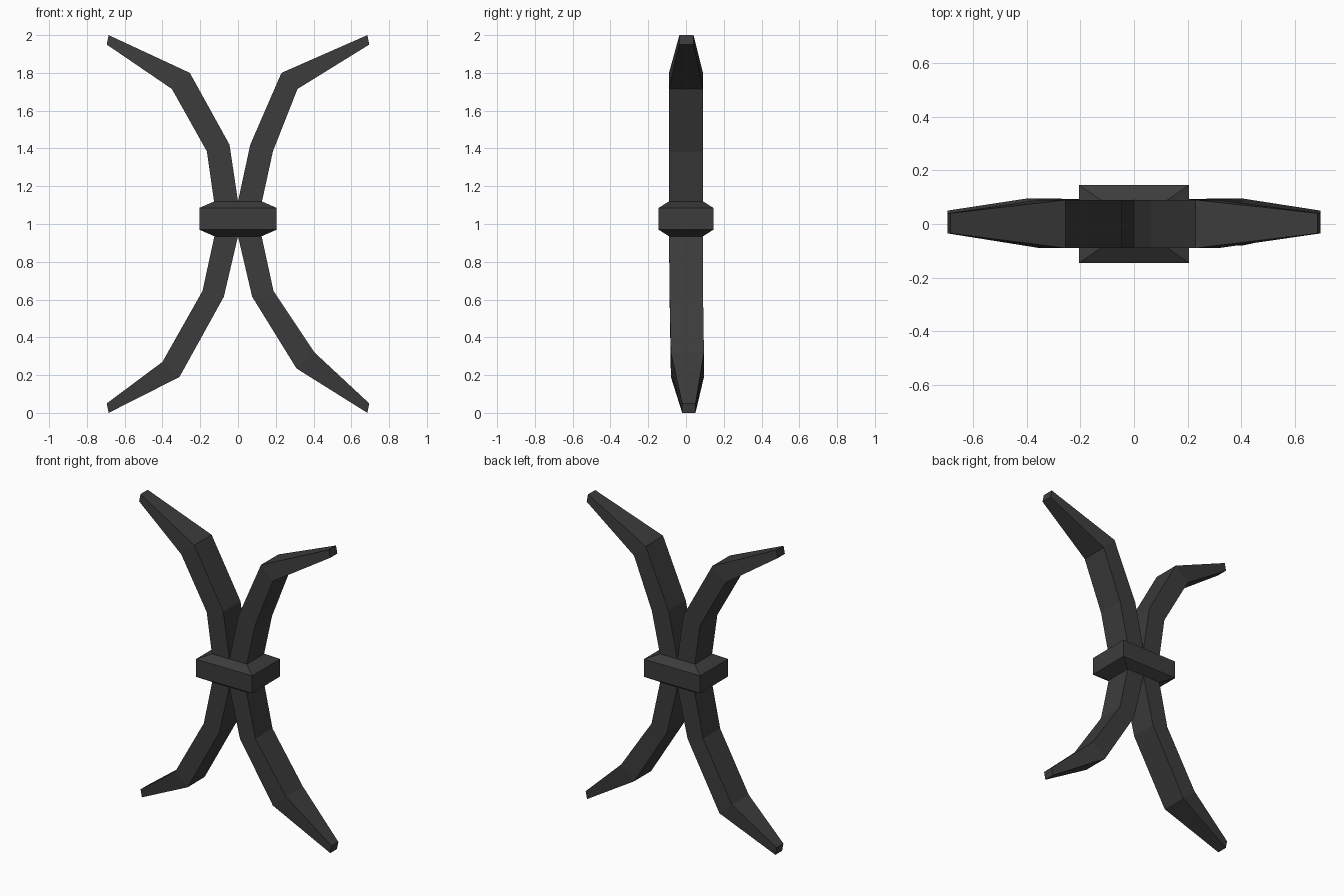
import bpy
import bmesh

cube = bpy.data.objects.get("Cube")
if cube:
    bpy.data.objects.remove(cube, do_unlink=True)

dark = bpy.data.materials.new("charcoal")
dark.use_nodes = True
colour = (0.045, 0.045, 0.045, 1)
dark.diffuse_color = colour
dark.node_tree.nodes["Principled BSDF"].inputs["Base Color"].default_value = colour


def loft(name, rings):
    """Skin a capped solid through matching rings of points."""
    bm = bmesh.new()
    loops = [[bm.verts.new(p) for p in ring] for ring in rings]
    for a, b in zip(loops, loops[1:]):
        for i in range(len(a)):
            j = (i + 1) % len(a)
            bm.faces.new((a[i], a[j], b[j], b[i]))
    bm.faces.new(loops[0])
    bm.faces.new(loops[-1])
    bmesh.ops.recalc_face_normals(bm, faces=bm.faces)
    mesh = bpy.data.meshes.new(name)
    bm.to_mesh(mesh)
    bm.free()
    mesh.materials.append(dark)
    obj = bpy.data.objects.new(name, mesh)
    bpy.context.collection.objects.link(obj)
    return obj


def limb(name, side, sections):
    """Bent bar: each section is inner x, z, outer x, z, back y, front y."""
    loft(name, [[(side * xi, y0, zi), (side * xo, y0, zo),
                 (side * xo, y1, zo), (side * xi, y1, zi)]
                for xi, zi, xo, zo, y0, y1 in sections])


# Upper prongs
top_root = (0, 1.03, 0.135, 1.03, -0.09, 0.09)
top_neck = (0, 1.12, 0.127, 1.12, -0.09, 0.09)
top_tip = (0.685, 2.0, 0.695, 1.95, -0.035, 0.04)
limb("upper_right_prong", -1, [
    top_root, top_neck,
    (0.045, 1.42, 0.165, 1.385, -0.09, 0.09),
    (0.255, 1.80, 0.35, 1.715, -0.09, 0.09), top_tip])
limb("upper_left_prong", 1, [
    top_root, top_neck,
    (0.065, 1.42, 0.185, 1.385, -0.09, 0.09),
    (0.23, 1.80, 0.315, 1.715, -0.09, 0.09), top_tip])

# Lower prongs
low_root = (0, 1.03, 0.127, 1.03, -0.09, 0.09)
low_neck = (0, 0.935, 0.125, 0.935, -0.09, 0.09)
low_mid = (0.075, 0.615, 0.188, 0.645, -0.087, 0.09)
low_tip = (0.685, 0, 0.695, 0.05, -0.02, 0.05)
limb("lower_right_prong", -1, [
    low_root, low_neck, low_mid,
    (0.31, 0.19, 0.40, 0.27, -0.08, 0.095), low_tip])
limb("lower_left_prong", 1, [
    low_root, low_neck, low_mid,
    (0.31, 0.235, 0.405, 0.32, -0.08, 0.095), low_tip])

# Bevelled centre collar
profile = [(0.125, 0.09, 0.935), (0.205, 0.145, 0.97),
           (0.205, 0.145, 1.085), (0.125, 0.09, 1.12)]
loft("collar", [[(-x, -y, z), (x, -y, z), (x, y, z), (-x, y, z)]
                for x, y, z in profile])
